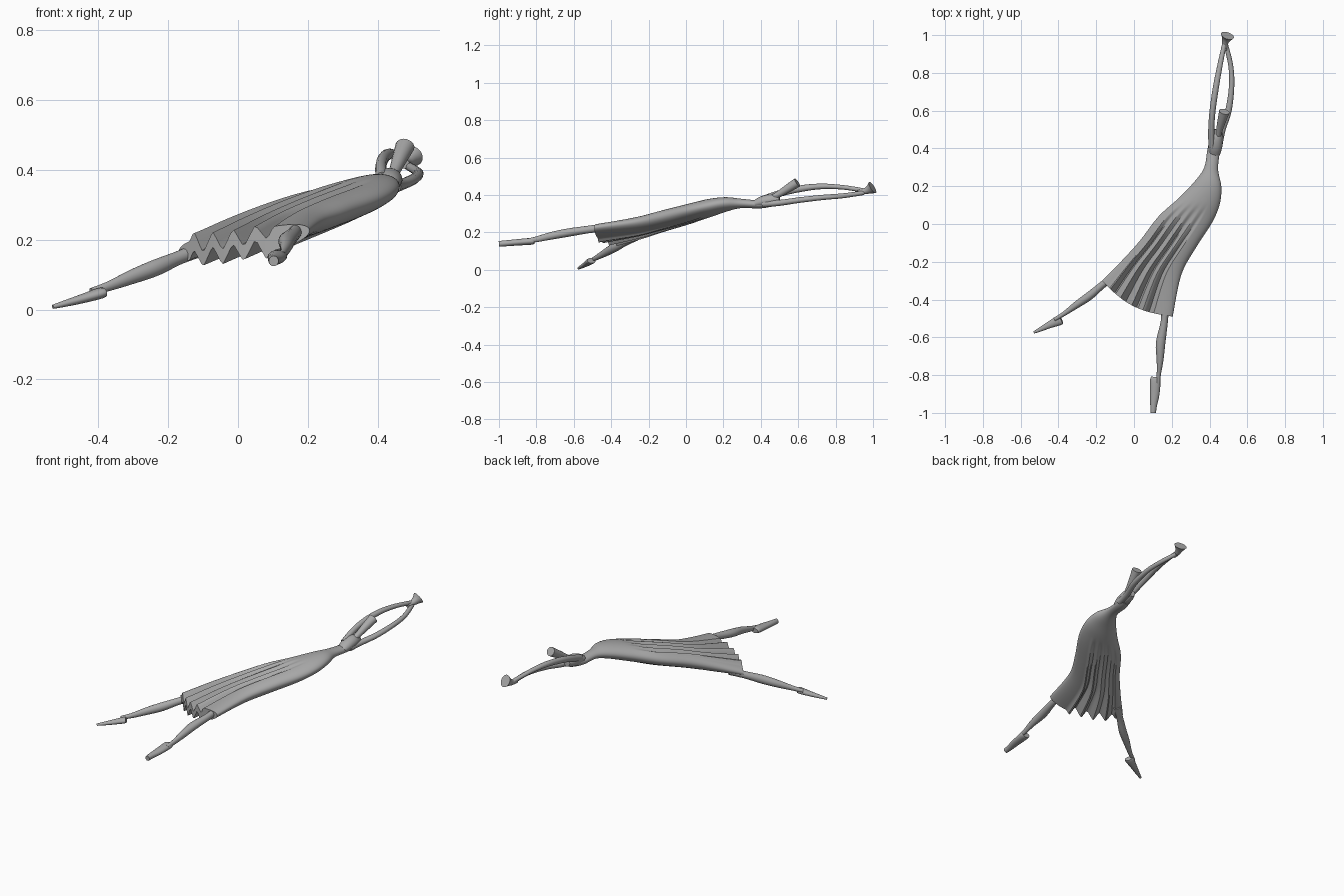
import bpy, bmesh, math
from mathutils import Vector

cube = bpy.data.objects.get("Cube")
if cube:
    bpy.data.objects.remove(cube, do_unlink=True)

mat = bpy.data.materials.new("stone_grey")
mat.use_nodes = True
GREY = (0.4, 0.4, 0.4, 1.0)
mat.diffuse_color = GREY
mat.node_tree.nodes["Principled BSDF"].inputs["Base Color"].default_value = GREY


def smooth_rows(rows, steps):
    """Catmull-Rom interpolation of equal-length number rows."""
    out = []
    n = len(rows)
    for i in range(n - 1):
        a, b, c, d = (rows[max(i - 1, 0)], rows[i], rows[i + 1], rows[min(i + 2, n - 1)])
        for j in range(steps):
            t = j / steps
            out.append([0.5 * (2 * q + (r - p) * t + (2 * p - 5 * q + 4 * r - s) * t * t
                               + (3 * q - p - 3 * r + s) * t ** 3)
                        for p, q, r, s in zip(a, b, c, d)])
    out.append(list(rows[-1]))
    return out


def finish(name, bm, angle=40):
    bmesh.ops.recalc_face_normals(bm, faces=bm.faces)
    mesh = bpy.data.meshes.new(name)
    bm.to_mesh(mesh)
    bm.free()
    mesh.materials.append(mat)
    ob = bpy.data.objects.new(name, mesh)
    bpy.context.collection.objects.link(ob)
    bpy.ops.object.select_all(action='DESELECT')
    ob.select_set(True)
    bpy.context.view_layer.objects.active = ob
    bpy.ops.object.shade_smooth_by_angle(angle=math.radians(angle))
    return ob


def skin(bm, rings):
    """Join neighbouring closed rings with quads."""
    n = len(rings[0])
    for a, b in zip(rings, rings[1:]):
        for i in range(n):
            j = (i + 1) % n
            bm.faces.new((a[i], a[j], b[j], b[i]))


def tube(name, rows, sides=16, steps=4):
    """Loft along rows of x, y, z, side radius, vertical radius."""
    rows = smooth_rows(rows, steps)
    bm = bmesh.new()
    rings = []
    for k, row in enumerate(rows):
        ahead, behind = rows[min(k + 1, len(rows) - 1)], rows[max(k - 1, 0)]
        d = (Vector(ahead[:3]) - Vector(behind[:3])).normalized()
        side = d.cross(Vector((0, 0, 1))).normalized()
        up = side.cross(d)
        ring = []
        for i in range(sides):
            a = 2 * math.pi * i / sides
            ring.append(bm.verts.new(Vector(row[:3]) + side * row[3] * math.cos(a)
                                     + up * row[4] * math.sin(a)))
        rings.append(ring)
    skin(bm, rings)
    bm.faces.new(rings[0])
    bm.faces.new(rings[-1])
    return finish(name, bm)


# Dress: flat cross-sections from chest to hem (right edge xyz, left edge xyz, half thickness)
sections = [
    (.400, .45, .360, .465, .43, .360, .026),
    (.388, .39, .350, .456, .39, .350, .022),
    (.372, .30, .355, .445, .29, .355, .025),
    (.325, .23, .345, .462, .20, .355, .038),
    (.240, .14, .320, .455, .11, .340, .048),
    (.130, .04, .288, .415, .01, .318, .050),
    (.030, -.09, .250, .325, -.13, .285, .049),
    (-.070, -.20, .208, .250, -.27, .255, .044),
    (-.170, -.30, .165, .205, -.49, .226, .036),
]
STEPS, N, PLEATS = 5, 72, 4
bm = bmesh.new()
rings = []
for k, row in enumerate(smooth_rows(sections, STEPS)):
    right, left, half = Vector(row[:3]), Vector(row[3:6]), row[6]
    s = min(max((k / STEPS - 4.3) / 3.7, 0), 1)
    flare = s * s
    top, bottom = [], []
    for i in range(N + 1):
        v = 0.5 - 0.5 * math.cos(math.pi * i / N)
        u = abs(2 * v - 1)
        thick = half * math.sqrt(max(1 - u ** (2 + 2 * s), 0))
        p = (v - 0.10) / 0.66
        wave = 0
        if 0 < p < 1:
            # Pleats widen and deepen towards the hem
            wave = 2 / math.pi * math.asin(0.98 * math.sin(2 * math.pi * PLEATS * p))
            thick *= 1 - 0.4 * s * min(1, 6 * p, 6 * (1 - p))
        c = right.lerp(left, v)
        c += Vector((-.47, -.88, 0)) * 0.045 * flare * math.sin(math.pi * v)
        c.z += 0.030 * s * wave - 0.012 * s * math.sin(math.pi * v)
        top.append(bm.verts.new(c + Vector((0, 0, thick))))
        if 0 < i < N:
            bottom.append(bm.verts.new(c - Vector((0, 0, thick))))
    rings.append(top + bottom[::-1])
skin(bm, rings)
# Close the chest and hem with strips running edge to edge
for r in (rings[0], rings[-1]):
    m = len(r)
    bm.faces.new((r[0], r[1], r[-1]))
    for i in range(1, N - 1):
        bm.faces.new((r[i], r[i + 1], r[m - i - 1], r[m - i]))
    bm.faces.new((r[N - 1], r[N], r[N + 1]))
finish("dress", bm, 35)

# Legs and pointed feet
tube("left_leg", [
    (.165, -.44, .226, .020, .022), (.160, -.52, .216, .019, .020),
    (.141, -.63, .199, .025, .022), (.138, -.72, .182, .018, .020),
    (.131, -.80, .163, .011, .015), (.126, -.85, .155, .011, .012)])
tube("left_foot", [
    (.114, -.810, .152, .024, .014), (.113, -.83, .152, .028, .018),
    (.110, -.90, .147, .025, .017), (.104, -.96, .142, .018, .016),
    (.102, -1.0, .139, .014, .015)])
tube("right_leg", [
    (-.100, -.27, .175, .020, .022), (-.170, -.325, .148, .019, .020),
    (-.235, -.380, .120, .022, .024), (-.300, -.425, .095, .019, .021),
    (-.370, -.475, .067, .012, .014), (-.420, -.505, .052, .010, .010)])
tube("right_foot", [
    (-.385, -.505, .049, .024, .014), (-.400, -.512, .045, .026, .016),
    (-.450, -.535, .030, .018, .013), (-.500, -.560, .016, .011, .009),
    (-.530, -.574, .008, .006, .006)])

# Shoulders and head
tube("shoulders", [
    (.425, .37, .353, .030, .020), (.430, .41, .365, .037, .030),
    (.435, .46, .372, .036, .034), (.440, .50, .375, .025, .022)])
tube("head", [
    (.437, .43, .370, .014, .014), (.448, .48, .395, .016, .016),
    (.463, .54, .432, .022, .022), (.478, .595, .467, .028, .026)])

# Raised arms forming a loop, ending in joined hands
tube("right_arm", [
    (.412, .41, .375, .018, .020), (.409, .50, .408, .016, .018),
    (.416, .60, .432, .016, .018), (.433, .72, .446, .016, .015),
    (.455, .84, .441, .014, .012), (.478, .95, .424, .012, .012)], 12)
tube("left_arm", [
    (.450, .41, .352, .017, .018), (.468, .50, .358, .017, .016),
    (.500, .60, .372, .017, .015), (.517, .73, .387, .014, .014),
    (.512, .84, .396, .013, .013), (.486, .95, .412, .012, .012)], 12)
tube("hands", [
    (.478, .92, .416, .014, .013), (.482, .955, .420, .016, .016),
    (.489, .98, .430, .024, .024), (.495, .997, .440, .036, .035)])
